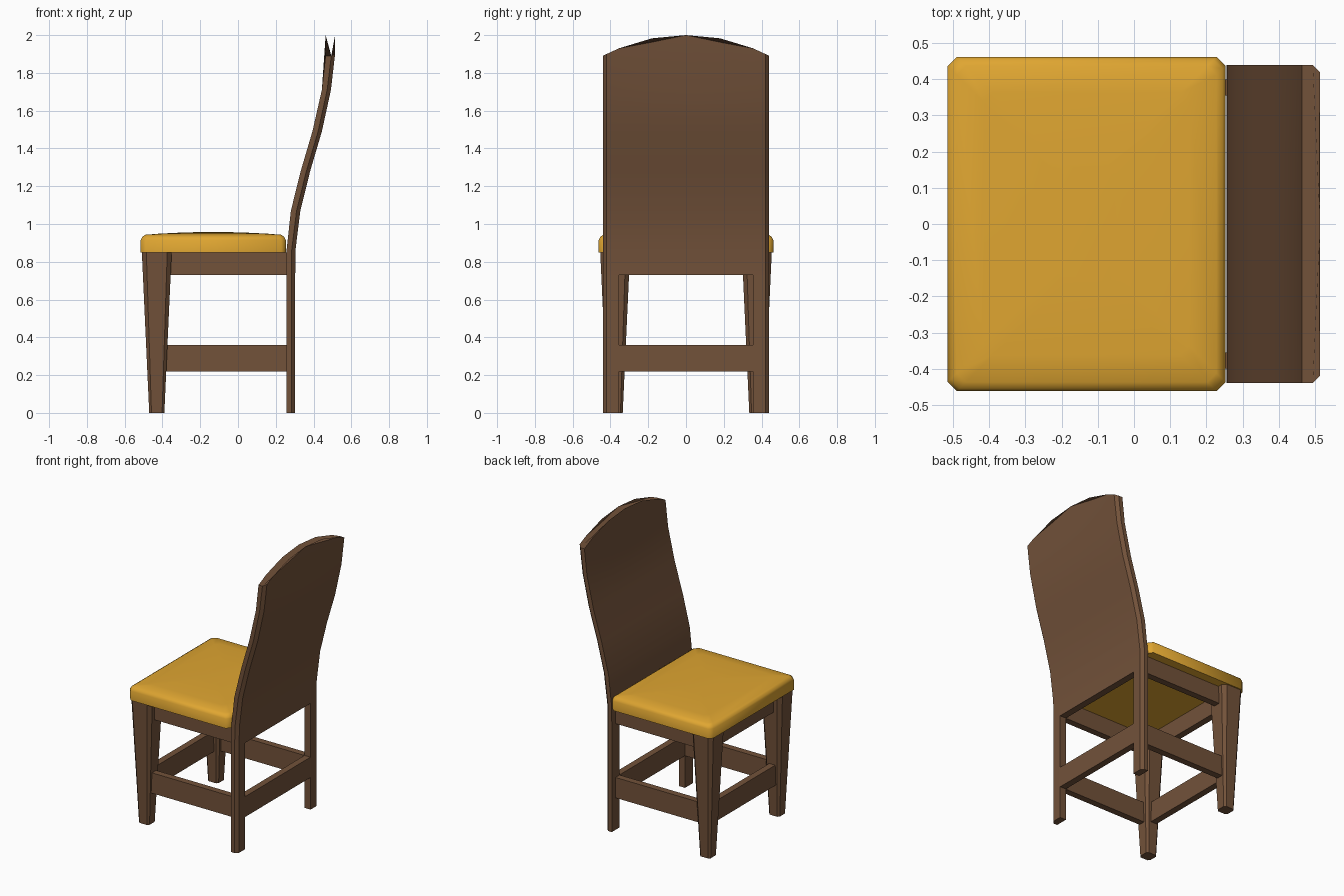
import bpy, bmesh, math

if "Cube" in bpy.data.objects:
    bpy.data.objects.remove(bpy.data.objects["Cube"])


def material(name, col):
    m = bpy.data.materials.new(name)
    m.diffuse_color = (*col, 1)
    m.use_nodes = True
    m.node_tree.nodes["Principled BSDF"].inputs["Base Color"].default_value = m.diffuse_color
    return m


WOOD = material("brown wood", (0.170, 0.084, 0.042))
CLOTH = material("golden cushion", (0.74, 0.38, 0.031))


def loft(name, rings, mat, smooth=None):
    """Skin a stack of closed rings and cap both ends."""
    bm = bmesh.new()
    loops = [[bm.verts.new(p) for p in r] for r in rings]
    n = len(loops[0])
    for a, b in zip(loops, loops[1:]):
        for i in range(n):
            j = (i + 1) % n
            bm.faces.new((a[i], a[j], b[j], b[i]))
    bm.faces.new(loops[0])
    bm.faces.new(loops[-1])
    bmesh.ops.recalc_face_normals(bm, faces=bm.faces)
    me = bpy.data.meshes.new(name)
    bm.to_mesh(me)
    bm.free()
    me.materials.append(mat)
    ob = bpy.data.objects.new(name, me)
    bpy.context.collection.objects.link(ob)
    if smooth:
        bpy.ops.object.select_all(action='DESELECT')
        ob.select_set(True)
        bpy.context.view_layer.objects.active = ob
        bpy.ops.object.shade_smooth_by_angle(angle=math.radians(smooth))
    return ob


def cut_rect(cx, cy, hx, hy, c, z):
    """Rectangle ring with cut corners."""
    return [(cx + x, cy + y, z) for x, y in (
        (hx, -hy + c), (hx, hy - c), (hx - c, hy), (-hx + c, hy),
        (-hx, hy - c), (-hx, -hy + c), (-hx + c, -hy), (hx - c, -hy))]


def box(name, x0, x1, y0, y1, z0, z1):
    r = [(x0, y0), (x1, y0), (x1, y1), (x0, y1)]
    return loft(name, [[(x, y, z) for x, y in r] for z in (z0, z1)], WOOD)


# Seat cushion: bevelled upper edge and slightly crowned top
seat_levels = [(0.0, 0.85), (0.0, 0.915), (0.008, 0.932), (0.025, 0.943),
               (0.10, 0.949), (0.20, 0.954), (0.30, 0.957)]
loft("seat_cushion", [cut_rect(-0.131, 0, 0.384 - d, 0.462 - d, 0.025, z)
                      for d, z in seat_levels], CLOTH, 50)

# Curved back panel with arched top: (z, front x, rear x)
PROFILE = [(0.73, 0.256, 0.303), (0.86, 0.257, 0.304), (1.07, 0.28, 0.33),
           (1.28, 0.332, 0.382), (1.49, 0.394, 0.444), (1.71, 0.444, 0.492)]
ARCH = {0.44: 1.89, 0.42: 1.90, 0.355: 1.93, 0.18: 1.983, 0.0: 2.0}
YS = [-0.355, -0.18, 0, 0.18, 0.355]


def back_ring(xf, xr, height):
    front = [(xf, y) for y in [-0.44] + YS + [0.44]]
    rear = [(xr - 0.02, 0.44), (xr, 0.42)] + [(xr, y) for y in YS[::-1]]
    rear += [(xr, -0.42), (xr - 0.02, -0.44)]
    return [(x, y, height(abs(y))) for x, y in front + rear]


rings = [back_ring(f, r, lambda y, z=z: z) for z, f, r in PROFILE]
rings.append(back_ring(0.464, 0.514, lambda y: ARCH[y]))
loft("back_panel", rings, WOOD, 30)

for s, side in ((-1, "right"), (1, "left")):
    # Tapered front leg
    loft("front_leg_" + side, [cut_rect(-0.43, s * 0.375, h, h, 0.3 * h, z)
                               for h, z in ((0.04, 0), (0.079, 0.85))], WOOD)
    # Back leg with cut outer rear corner
    sec = [(0.256, 0.355), (0.303, 0.355), (0.303, 0.42), (0.283, 0.44), (0.256, 0.44)]
    loft("back_leg_" + side, [[(x, s * y, z) for x, y in sec] for z in (0, 0.73)], WOOD)
    # Side rails
    y0, y1 = sorted((s * 0.355, s * 0.40))
    box("side_apron_" + side, -0.40, 0.27, y0, y1, 0.73, 0.85)
    box("side_stretcher_" + side, -0.41, 0.27, y0, y1, 0.22, 0.36)

# Rails across the front and rear
box("front_apron", -0.455, -0.41, -0.33, 0.33, 0.73, 0.85)
box("front_stretcher", -0.455, -0.41, -0.35, 0.35, 0.22, 0.36)
box("rear_stretcher", 0.257, 0.302, -0.36, 0.36, 0.22, 0.36)
